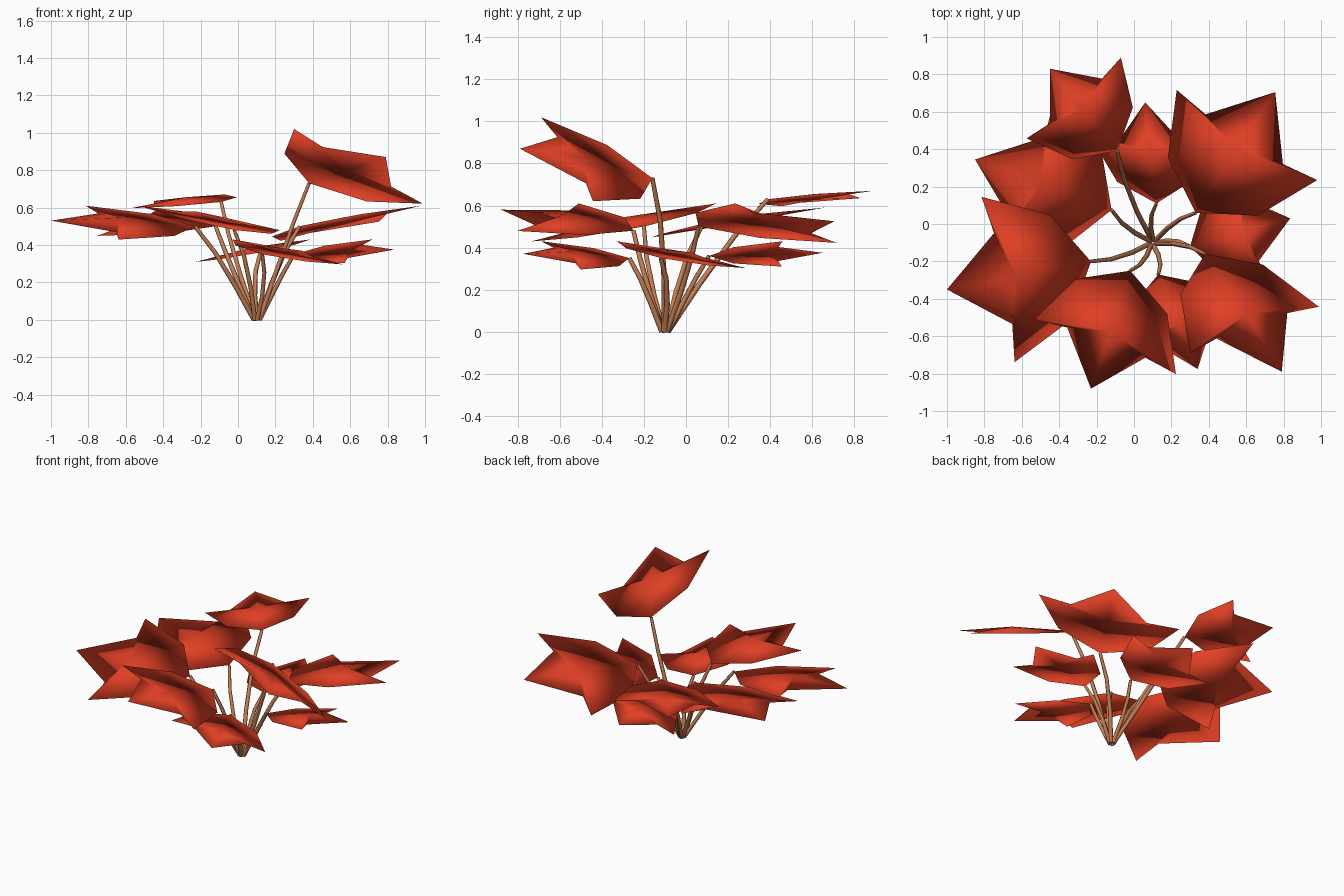
import bpy, bmesh
from mathutils import Vector

if "Cube" in bpy.data.objects:
    bpy.data.objects.remove(bpy.data.objects["Cube"])


def material(name, rgb):
    m = bpy.data.materials.new(name)
    m.diffuse_color = (*rgb, 1)
    m.use_nodes = True
    m.node_tree.nodes["Principled BSDF"].inputs["Base Color"].default_value = m.diffuse_color
    return m


RED = material("leaf red", (0.75, 0.05, 0.018))
BROWN = material("stem brown", (0.55, 0.21, 0.09))

# Each leaf: stalk joint, tip, right-hand lobe tip
LEAVES = {
    "low_back": ((.12, .11, .36), (.06, .65, .375), (.39, .46, .43)),
    "low_right": ((.30, -.12, .35), (.835, .03, .375), (.72, -.33, .43)),
    "low_front": ((.13, -.27, .35), (.34, -.775, .37), (-.03, -.69, .43)),
    "middle_back_right": ((.33, .06, .50), (.755, .705, .525), (.98, .235, .61)),
    "middle_front": ((-.02, -.25, .48), (-.23, -.88, .58), (-.535, -.51, .61)),
    "middle_left": ((-.23, -.20, .50), (-1.0, -.35, .53), (-.815, .145, .61)),
    "middle_back_left": ((-.12, .075, .50), (-.85, .345, .53), (-.43, .66, .59)),
    "high_back": ((-.09, .39, .63), (-.45, .83, .635), (-.07, .89, .67)),
    "top_front_right": ((.38, -.16, .73), (.79, -.79, .87), (.30, -.69, 1.02)),
}

# Half outline: (fraction along the midrib, fraction of half width)
HALF = [(.216, .64), (.645, 1), (.61, .55)]
OUTLINE = [(0, 0)] + HALF + [(1, 0)] + [(u, -v) for u, v in reversed(HALF)]
ROOT = Vector((.1, -.1, 0))


def make_leaf(name, base, tip, lobe):
    axis = tip - base
    side = lobe - (base + axis * .645)
    up = side.cross(axis).normalized()
    bm = bmesh.new()
    rim = [bm.verts.new(base + axis * u + side * v) for u, v in OUTLINE]
    # bulged upper skin and nearly flat underside
    for height in (.04, -.006):
        hub = bm.verts.new(base + axis * .52 + up * height * axis.length)
        for a, b in zip(rim, rim[1:] + rim[:1]):
            bm.faces.new((hub, a, b))
    bmesh.ops.recalc_face_normals(bm, faces=bm.faces)
    for f in bm.faces:
        f.smooth = True
    mesh = bpy.data.meshes.new(name)
    bm.to_mesh(mesh)
    bm.free()
    mesh.materials.append(RED)
    bpy.context.collection.objects.link(bpy.data.objects.new(name, mesh))


def make_stem(name, top):
    out = Vector((top.x - ROOT.x, top.y - ROOT.y, 0))
    left = Vector((-out.y, out.x, 0)).normalized()
    start = ROOT + out.normalized() * .015
    # slightly bowed path
    path = [(0, 0, 0), (.33, .36, .018), (.68, .72, .02), (1, 1, 0)]
    curve = bpy.data.curves.new(name, 'CURVE')
    curve.dimensions = '3D'
    curve.bevel_depth = .012
    curve.bevel_resolution = 1
    curve.use_fill_caps = True
    spline = curve.splines.new('POLY')
    spline.points.add(len(path) - 1)
    for p, (t, h, bow) in zip(spline.points, path):
        flat = start.lerp(top, t) + left * bow
        p.co = (flat.x, flat.y, top.z * h, 1)
    for p, r in zip(spline.points, (1.1, 1.1, 1, .85)):
        p.radius = r
    spline.use_smooth = True
    curve.materials.append(BROWN)
    bpy.context.collection.objects.link(bpy.data.objects.new(name, curve))


for label, points in LEAVES.items():
    base, tip, lobe = map(Vector, points)
    make_leaf(label + "_leaf", base, tip, lobe)
    make_stem(label + "_stem", base)
